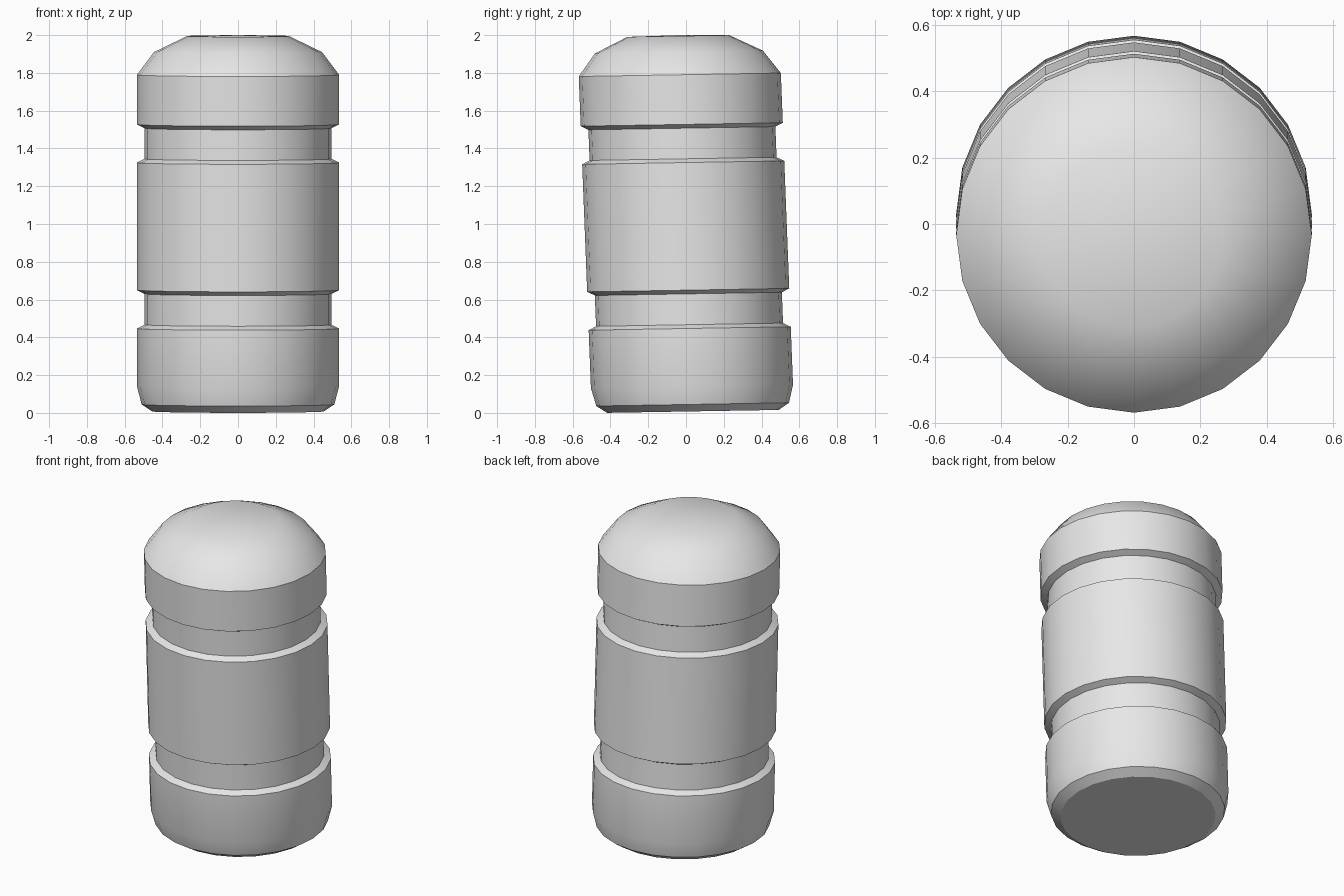
import bpy, bmesh, math
from mathutils import Matrix

if "Cube" in bpy.data.objects:
    bpy.data.objects.remove(bpy.data.objects["Cube"])

SIDES = 24

# Outline as (radius, height), bottom to top
PROFILE = [
    (0.455, 0.008), (0.51, 0.045), (0.535, 0.14), (0.535, 0.447),   # foot
    (0.495, 0.467), (0.495, 0.63),                                  # lower groove
    (0.535, 0.65), (0.535, 1.325),                                  # middle barrel
    (0.495, 1.345), (0.495, 1.507),                                 # upper groove
    (0.535, 1.527), (0.535, 1.79),                                  # top band
    (0.445, 1.91), (0.27, 1.995),                                   # dome
]
APEX = 2.0

grey = bpy.data.materials.new("light_grey")
grey.diffuse_color = (0.8, 0.8, 0.8, 1)
grey.use_nodes = True
grey.node_tree.nodes["Principled BSDF"].inputs["Base Color"].default_value = grey.diffuse_color

bm = bmesh.new()
rings = []
for r, z in PROFILE:
    rings.append([bm.verts.new((r * math.cos(2 * math.pi * i / SIDES),
                                r * math.sin(2 * math.pi * i / SIDES), z))
                  for i in range(SIDES)])

# Walls
for low, high in zip(rings, rings[1:]):
    for i in range(SIDES):
        j = (i + 1) % SIDES
        bm.faces.new((low[i], low[j], high[j], high[i]))

# Flat base and dome tip
bm.faces.new(rings[0][::-1])
tip = bm.verts.new((0, 0, APEX))
for i in range(SIDES):
    bm.faces.new((rings[-1][i], rings[-1][(i + 1) % SIDES], tip))

# Slight lean toward the front, with the rings tipped a little less
lean = Matrix(((1, 0, 0, 0),
               (0, 1, -0.039, 0.037),
               (0, 0.017, 1, 0),
               (0, 0, 0, 1)))
bm.transform(lean)

mesh = bpy.data.meshes.new("grooved_peg")
bm.to_mesh(mesh)
bm.free()
mesh.materials.append(grey)
peg = bpy.data.objects.new("grooved_peg", mesh)
bpy.context.collection.objects.link(peg)

bpy.context.view_layer.objects.active = peg
peg.select_set(True)
bpy.ops.object.shade_smooth_by_angle(angle=math.radians(30))
